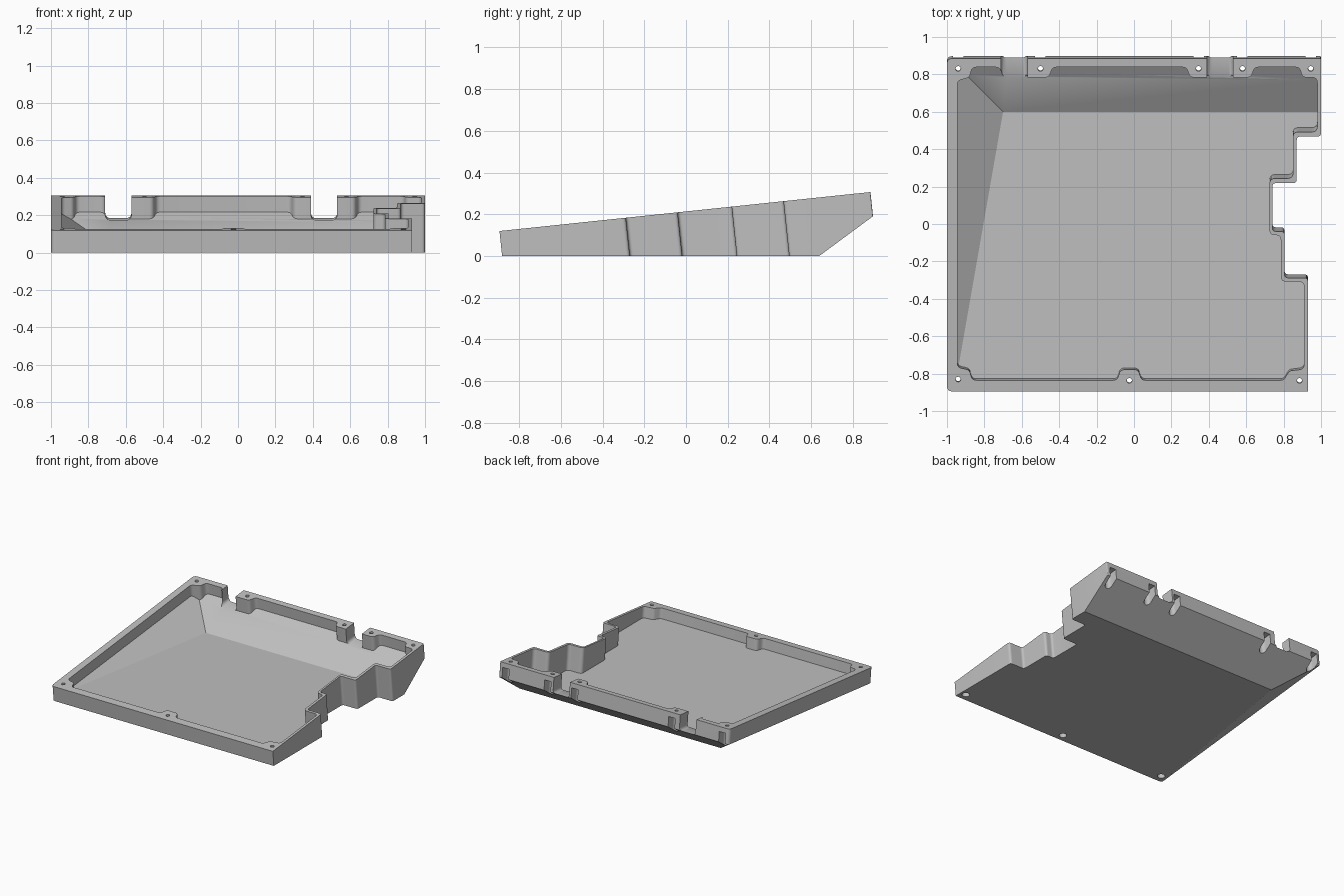
import bpy, bmesh, math
from mathutils import Vector, Matrix

old = bpy.data.objects.get("Cube")
if old:
    bpy.data.objects.remove(old, do_unlink=True)

# The rim plane is tilted; walls stand perpendicular to it
TILT = Matrix.Translation((0, 0, 0.2133)) @ Matrix.Rotation(math.radians(6), 4, 'X')

grey = bpy.data.materials.new("plain_grey")
grey.use_nodes = True
grey.diffuse_color = (0.52, 0.52, 0.52, 1)
grey.node_tree.nodes["Principled BSDF"].inputs["Base Color"].default_value = (0.52, 0.52, 0.52, 1)


def rounded(points, radius, steps=6):
    """Round every corner; a point may carry its own radius."""
    out, n = [], len(points)
    for i, p in enumerate(points):
        r = p[2] if len(p) > 2 else radius
        c = Vector(p[:2])
        a = Vector(points[i - 1][:2]) - c
        b = Vector(points[(i + 1) % n][:2]) - c
        if r == 0:
            out.append(c)
            continue
        t = min(r / math.tan(a.angle(b) / 2), 0.45 * a.length, 0.45 * b.length)
        p0, p2 = c + a.normalized() * t, c + b.normalized() * t
        for k in range(steps + 1):
            u = k / steps
            out.append(p0 * (1 - u) ** 2 + c * 2 * u * (1 - u) + p2 * u ** 2)
    return out


def plane(a, b, c):
    """Plane through three points, normal pointing down."""
    a, b, c = Vector(a), Vector(b), Vector(c)
    no = (b - a).cross(c - a).normalized()
    return a, (no if no.z < 0 else -no)


def prism(name, outline, lo, hi, cuts=(), along_y=False):
    """Extrude an outline in the tilted frame, then slice off its underside."""
    bm = bmesh.new()
    place = (lambda p, h: (p[0], h, p[1])) if along_y else (lambda p, h: (p[0], p[1], h))
    face = bm.faces.new([bm.verts.new(place(p, lo)) for p in outline])
    ext = bmesh.ops.extrude_face_region(bm, geom=[face])
    shift = Vector(place((0, 0), hi - lo))
    bmesh.ops.translate(bm, vec=shift, verts=[v for v in ext["geom"] if isinstance(v, bmesh.types.BMVert)])
    bm.transform(TILT)
    for co, no in cuts:
        geom = bm.verts[:] + bm.edges[:] + bm.faces[:]
        bmesh.ops.bisect_plane(bm, geom=geom, dist=1e-6, plane_co=co, plane_no=no, clear_outer=True)
        rim = [e for e in bm.edges if e.is_boundary]
        if rim:
            bmesh.ops.edgeloop_fill(bm, edges=rim)
    bmesh.ops.remove_doubles(bm, verts=bm.verts[:], dist=1e-5)
    bmesh.ops.recalc_face_normals(bm, faces=bm.faces[:])
    mesh = bpy.data.meshes.new(name)
    bm.to_mesh(mesh)
    bm.free()
    mesh.materials.append(grey)
    ob = bpy.data.objects.new(name, mesh)
    bpy.context.collection.objects.link(ob)
    return ob


def carve(body, cutter):
    mod = body.modifiers.new("cut", 'BOOLEAN')
    mod.operation, mod.solver, mod.object = 'DIFFERENCE', 'EXACT', cutter
    bpy.context.view_layer.objects.active = body
    bpy.ops.object.modifier_apply(modifier=mod.name)
    bpy.data.objects.remove(cutter, do_unlink=True)


def arc(x, y, r, start, end, n):
    return [(x + r * math.cos(start + (end - start) * k / n),
             y + r * math.sin(start + (end - start) * k / n)) for k in range(n + 1)]


# Outer shell: stepped right side, sloped back and left underside
outer = [(-1, -.9, .03), (.93, -.9, 0), (.93, -.29), (.805, -.29), (.805, -.04), (.74, -.04),
         (.74, .22), (.87, .22), (.87, .47), (1, .47), (1, .89, .008), (-1, .89, .03)]
outer_cuts = [((0, 0, 0), (0, 0, -1)),
              plane((0, .64, 0), (1, .64, 0), (0, .897, .19)),
              plane((-1, -.885, 0), (-.75, .64, 0), (-1, .897, .19))]
tray = prism("case_tray", rounded(outer, .02), -.4, 0, outer_cuts)

# Cavity: thin walls that bulge inward around the screw bosses
LOW, HIGH, BOSS = -.84, .843, .788
cavity = [(-.945, -.77), (-.88, -.785), (-.865, LOW),
          (-.09, LOW), (-.073, -.783), (.023, -.783), (.04, LOW),
          (.80, LOW), (.83, -.79), (.91, -.78), (.91, -.31), (.785, -.31),
          (.785, -.06), (.725, -.06), (.725, .245), (.85, .245), (.85, .495),
          (.98, .495), (.98, BOSS), (.9, BOSS), (.885, HIGH),
          (.645, HIGH), (.625, BOSS), (.30, BOSS), (.28, HIGH),
          (-.435, HIGH), (-.455, BOSS), (-.70, BOSS), (-.72, HIGH),
          (-.865, HIGH), (-.88, BOSS), (-.945, .77)]
cavity_cuts = [((0, 0, .045), (0, 0, -1)),
               plane((0, .6, .045), (1, .6, .045), (0, .845, .215)),
               plane((-.945, -.8, .045), (-.7, .6, .045), (-.945, .845, .215))]
carve(tray, prism("cavity_cutter", rounded(cavity, .03), -.4, .1, cavity_cuts))

# Two connector notches in the back wall
for x0, x1 in ((-.71, -.57), (.39, .53)):
    notch = [(x0, -.122, .03), (x1, -.122, .03), (x1, .1, 0), (x0, .1, 0)]
    carve(tray, prism("notch_cutter", rounded(notch, 0), .765, 1, along_y=True))

# Screw holes with recesses underneath; the back recesses open through the wall
front_screws = [(-.94, -.835), (-.025, -.842), (.885, -.842)]
back_screws = [(x, .835) for x in (-.94, -.5, .345, .58, .945)]
for x, y in front_screws + back_screws:
    if y > 0:
        recess = arc(x, y, .028, math.pi, 2 * math.pi, 12) + [(x + .028, y + .1), (x - .028, y + .1)]
    else:
        recess = arc(x, y, .028, 0, 2 * math.pi, 20)[:-1]
    carve(tray, prism("recess_cutter", recess, -.5, -.038))
    hole = arc(x, y, .014, 0, 2 * math.pi, 16)[:-1]
    carve(tray, prism("hole_cutter", hole, -.06, .1))

# Smooth the rounded corners, keep hard edges
bpy.ops.object.select_all(action='DESELECT')
tray.select_set(True)
bpy.context.view_layer.objects.active = tray
bpy.ops.object.shade_smooth_by_angle(angle=math.radians(30))
